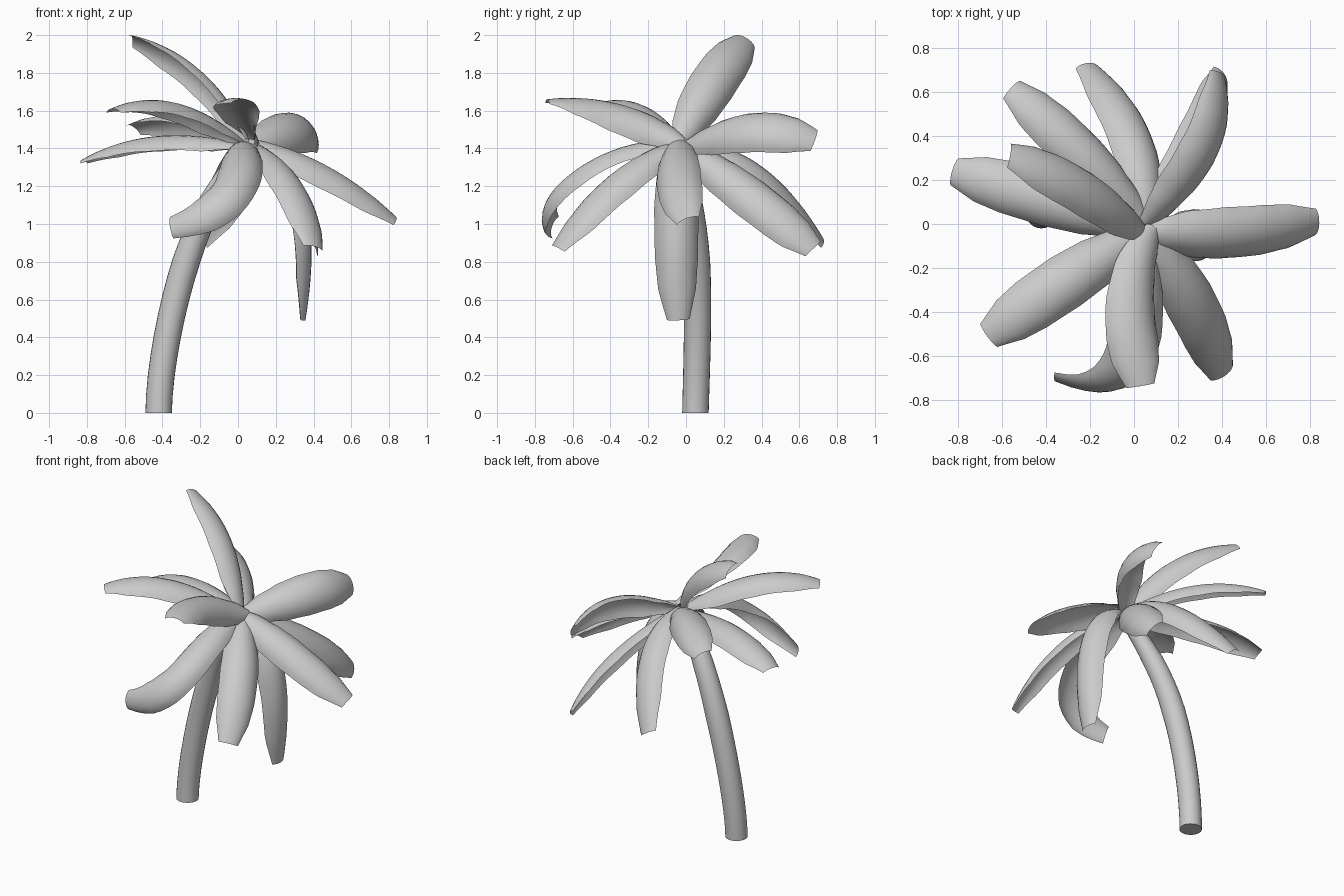
import bpy, bmesh, math
from mathutils import Vector

if "Cube" in bpy.data.objects:
    bpy.data.objects.remove(bpy.data.objects["Cube"])

grey = bpy.data.materials.new("plain_grey")
grey.diffuse_color = (0.6, 0.6, 0.6, 1)
grey.use_nodes = True
grey.node_tree.nodes["Principled BSDF"].inputs["Base Color"].default_value = grey.diffuse_color


def path(points, t):
    """Smooth curve passing through evenly spaced points."""
    n = len(points) - 1
    out = Vector((0, 0, 0))
    for i, p in enumerate(points):
        w = 1.0
        for j in range(n + 1):
            if j != i:
                w *= (t * n - j) / (i - j)
        out += Vector(p) * w
    return out


def tangent(points, t):
    return (path(points, t + 0.01) - path(points, t - 0.01)).normalized()


def lookup(table, t):
    """Linear interpolation in a list of (t, value) pairs."""
    for (a, va), (b, vb) in zip(table, table[1:]):
        if t <= b:
            return va + (vb - va) * (t - a) / (b - a)
    return table[-1][1]


def finish(name, bm):
    mesh = bpy.data.meshes.new(name)
    for f in bm.faces:
        f.smooth = True
    bm.to_mesh(mesh)
    bm.free()
    mesh.set_sharp_from_angle(angle=math.radians(40))
    mesh.materials.append(grey)
    ob = bpy.data.objects.new(name, mesh)
    bpy.context.collection.objects.link(ob)


def bridge(bm, rows, closed):
    n = len(rows[0])
    for a, b in zip(rows, rows[1:]):
        for i in range(n if closed else n - 1):
            j = (i + 1) % n
            bm.faces.new((a[i], a[j], b[j], b[i]))


# Half width and arch depth along a frond
WIDTH = [(0, .04), (.1, .08), (.25, .107), (.45, .118), (.7, .114),
         (.85, .1), (1, .06)]
DEPTH = [(0, .025), (.2, .075), (.5, .08), (.8, .06), (1, .022)]
STEPS, ACROSS = 20, 10
ARC = math.radians(66)


def frond(name, points, up0=(0, 0, 1), up1=None, wide=1.0, deep=1.0):
    """Arched sheet hanging from a ridge line; up0/up1 steer its twist."""
    up0 = Vector(up0)
    up1 = Vector(up1) if up1 else up0
    bm = bmesh.new()
    rows = []
    for s in range(STEPS + 1):
        t = s / STEPS
        d = tangent(points, t)
        side = d.cross(up0.lerp(up1, t)).normalized()
        nor = side.cross(d)
        row = []
        for k in range(ACROSS + 1):
            a = (2 * k / ACROSS - 1) * ARC
            across = wide * math.sin(a) / math.sin(ARC)
            drop = deep * (1 - math.cos(a)) / (1 - math.cos(ARC))
            row.append(bm.verts.new(path(points, t) + side * across * lookup(WIDTH, t)
                                    - nor * drop * lookup(DEPTH, t)))
        rows.append(row)
    bridge(bm, rows, False)
    finish(name, bm)


# Leaning trunk
TRUNK = [(-.42, .05, 0), (-.375, .06, .4), (-.275, .055, .8),
         (-.14, .02, 1.12), (.05, -.04, 1.42)]
bm = bmesh.new()
rows = []
for s in range(17):
    t = s / 16
    d = tangent(TRUNK, t) if s else Vector((0, 0, 1))
    ey = d.cross(Vector((1, 0, 0))).normalized()
    ex = ey.cross(d)
    r = lookup([(0, .07), (.5, .073), (.75, .065), (1, .045)], t)
    rows.append([bm.verts.new(path(TRUNK, t) + r * (ex * math.cos(k * math.pi / 12)
                 + ey * math.sin(k * math.pi / 12))) for k in range(24)])
bridge(bm, rows, True)
bm.faces.new(rows[0])
bm.faces.new(rows[-1])
bmesh.ops.recalc_face_normals(bm, faces=bm.faces)
finish("trunk", bm)

# Fronds around the crown
frond("frond_right", [(.06, -.055, 1.45), (.47, -.065, 1.30), (.84, .005, 1.03)],
      (0, -.35, 1), wide=1.05)
frond("frond_back_right_high", [(.06, -.01, 1.43), (.345, .32, 1.53), (.395, .685, 1.45)],
      (.75, 0, .65), (.85, 0, .5), wide=1.12)
frond("frond_back_right_low", [(.08, 0, 1.42), (.33, .37, 1.16), (.41, .68, .875)],
      (.8, 0, .6), wide=1.06)
frond("frond_front_right", [(.09, -.07, 1.43), (.305, -.40, 1.23), (.41, -.69, .88)],
      (.3, 0, 1), wide=1.04)
frond("frond_back_low", [(.07, 0, 1.43), (.025, .40, 1.29), (-.21, .73, .915)],
      (.6, .1, 1))
frond("frond_top", [(.06, -.03, 1.44), (-.19, .17, 1.795), (-.56, .32, 1.985)],
      (.2, .5, .9), wide=1.05)
frond("frond_back_left", [(.055, .02, 1.43), (-.235, .35, 1.56), (-.555, .62, 1.515)],
      (.25, .35, 1))
frond("frond_left", [(.04, -.01, 1.42), (-.43, .125, 1.465), (-.825, .24, 1.34)],
      wide=1.05)
frond("frond_front_left", [(.04, -.04, 1.43), (-.33, -.275, 1.64), (-.665, -.51, 1.61)],
      wide=1.08)
frond("frond_front_high", [(.105, -.02, 1.44), (.02, -.38, 1.625), (.03, -.735, 1.66)],
      (.9, 0, 1), (.05, 0, 1), wide=1.08)
frond("frond_front_curled", [(.04, -.07, 1.43), (.02, -.425, 1.375), (-.055, -.705, 1.175),
                             (-.36, -.71, .985)], (0, -.3, 1), (0, -1, .3))
frond("frond_hanging", [(.10, -.045, 1.43), (.33, -.05, 1.22), (.39, -.05, .86),
                        (.357, -.04, .49)], (.5, 0, 1), (1, 0, .3), deep=1.25)
